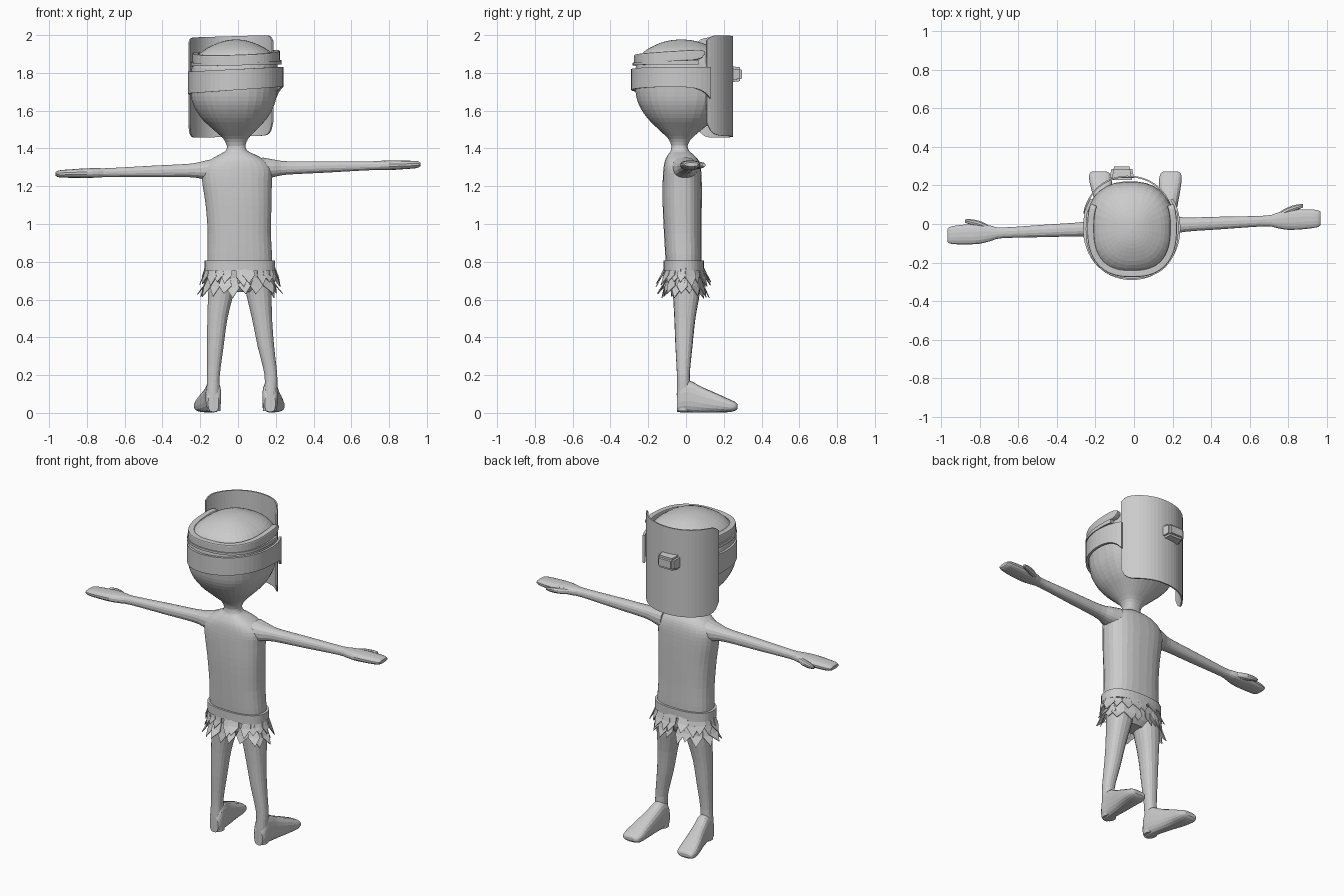
import bpy, bmesh, math, random
from mathutils import Vector

if "Cube" in bpy.data.objects:
    bpy.data.objects.remove(bpy.data.objects["Cube"])

random.seed(4)
grey = bpy.data.materials.new("plain grey")
grey.diffuse_color = (0.6, 0.6, 0.6, 1)
grey.use_nodes = True
grey.node_tree.nodes["Principled BSDF"].inputs["Base Color"].default_value = grey.diffuse_color


def finish(name, bm):
    bmesh.ops.recalc_face_normals(bm, faces=bm.faces)
    me = bpy.data.meshes.new(name)
    bm.to_mesh(me)
    bm.free()
    me.materials.append(grey)
    ob = bpy.data.objects.new(name, me)
    bpy.context.collection.objects.link(ob)
    return ob


def spline(rows, k=3):
    """Catmull-Rom resampling of section rows."""
    out = []
    for i in range(len(rows) - 1):
        a, b, c, d = (Vector(rows[max(0, min(len(rows) - 1, i + j))]) for j in (-1, 0, 1, 2))
        for s in range(k):
            t = s / k
            out.append(0.5 * (2 * b + (c - a) * t + (2 * a - 5 * b + 4 * c - d) * t * t
                              + (3 * b - a - 3 * c + d) * t ** 3))
    return out + [Vector(rows[-1])]


def oval(a, rx, ry, p):
    c, s = math.cos(a), math.sin(a)
    return (rx * math.copysign(abs(c) ** (2 / p), c), ry * math.copysign(abs(s) ** (2 / p), s))


def loft(name, axis, rows, n=24, p=2.0, k=3):
    """Skin ovals; each row is (position on axis, centre 1, centre 2, radius 1, radius 2)."""
    bm = bmesh.new()
    rings = []
    for t, c1, c2, r1, r2 in spline(rows, k):
        ring = []
        for i in range(n):
            u, v = oval(2 * math.pi * (i + .5) / n, max(r1, .002), max(r2, .002), p)
            u, v = u + c1, v + c2
            ring.append(bm.verts.new({'x': (t, u, v), 'y': (u, t, v), 'z': (u, v, t)}[axis]))
        rings.append(ring)
    for a, b in zip(rings, rings[1:]):
        for i in range(n):
            j = (i + 1) % n
            bm.faces.new((a[i], a[j], b[j], b[i]))
    bm.faces.new(rings[0])
    bm.faces.new(rings[-1])
    return finish(name, bm)


def ribbon(name, centre, radii, a0, a1, low, high, thick, p=2.0, n=40, m=6):
    """Curved sheet around the head or waist; low and high give z from (u, x, y), u in -1..1."""
    bm = bmesh.new()
    cols = []
    for i in range(n + 1):
        u = 2 * i / n - 1
        x, y = oval(math.radians(a0 + (a1 - a0) * i / n), *radii, p)
        x, y = x + centre[0], y + centre[1]
        lo, hi = low(u, x, y), high(u, x, y)
        cols.append([bm.verts.new((x, y, lo + (hi - lo) * j / m)) for j in range(m + 1)])
    for a, b in zip(cols, cols[1:]):
        for j in range(m):
            bm.faces.new((a[j], b[j], b[j + 1], a[j + 1]))
    ob = finish(name, bm)
    # normals face outward for a counter-clockwise sweep; thicken inward
    me = ob.data
    f = me.polygons[len(me.polygons) // 2]
    if f.normal.dot(f.center - Vector((*centre, f.center.z))) < 0:
        me.flip_normals()
    mod = ob.modifiers.new("thickness", 'SOLIDIFY')
    mod.thickness = thick
    mod.offset = -1
    return ob


# torso and neck
loft("torso", 'z', [
    (.64, .01, -.01, .09, .05), (.69, .01, -.01, .155, .085), (.79, .01, -.012, .172, .095),
    (.95, .007, -.017, .168, .1), (1.1, .003, -.02, .175, .104), (1.22, -.005, -.02, .185, .104),
    (1.29, -.005, -.02, .185, .1), (1.335, -.003, -.022, .15, .09), (1.365, -.004, -.027, .1, .07),
    (1.39, -.008, -.033, .056, .048), (1.43, -.01, -.035, .048, .042), (1.47, -.01, -.035, .05, .045)],
    p=2.5, n=28)

# head
loft("head", 'z', [
    (1.41, -.01, -.035, .048, .042), (1.45, -.012, -.033, .065, .06), (1.5, -.016, -.03, .115, .115),
    (1.56, -.02, -.025, .175, .18), (1.63, -.022, -.025, .215, .225), (1.7, -.022, -.025, .23, .243),
    (1.8, -.018, -.025, .232, .245), (1.87, -.014, -.025, .215, .23), (1.92, -.01, -.025, .172, .188),
    (1.955, -.01, -.025, .105, .12), (1.972, -.01, -.025, .05, .06), (1.977, -.01, -.025, .003, .003)],
    p=2.35, n=32)

# arms, hands and thumbs, along one slightly tilted line
ARM = [(.13, .07, .06), (.19, .055, .047), (.26, .038, .036), (.45, .033, .031), (.68, .028, .024),
       (.74, .04, .025), (.8, .052, .026), (.88, .052, .023), (.945, .046, .019), (.965, .036, .01)]
THUMB = [(.74, .02, .015), (.79, .045, .019), (.84, .062, .016), (.875, .07, .009)]
for side, s in (("left", -1), ("right", 1)):
    def line(x):
        return -.015 + .045 * x, 1.29 + .026 * x
    loft(side + "_arm", 'x', [(s * t, *line(s * t), ry, rz) for t, ry, rz in ARM], n=16, p=2.4)
    loft(side + "_thumb", 'x', [(s * t, line(s * t)[0] + dy, line(s * t)[1], r, r)
                                for t, dy, r in THUMB], n=10)

    # leg
    loft(side + "_leg", 'z', [
        (.76, s * .085 + .01, -.005, .075, .078), (.65, s * .098 + .01, .002, .07, .073),
        (.5, s * .118 + .009, -.006, .054, .056), (.35, s * .134 + .014, -.011, .044, .045),
        (.2, s * .152 + .022, -.014, .034, .034), (.1, s * .152 + .02, -.012, .035, .037),
        (.01, s * .148 + .02, -.012, .036, .036)], n=18, p=2.3)
    # foot
    loft(side + "_foot", 'y', [
        (-.047, s * .15 + .02, .05, .028, .045), (-.025, s * .15 + .02, .08, .04, .077),
        (.02, s * .152 + .02, .086, .042, .084), (.08, s * .16 + .017, .07, .046, .069),
        (.16, s * .173 + .011, .053, .054, .051), (.23, s * .181 + .007, .038, .059, .034),
        (.262, s * .184 + .006, .035, .052, .022), (.273, s * .185 + .005, .034, .036, .01)],
        n=18, p=2.7)

# wide strap around the back of the head, flaring where it meets the mask
ribbon("wide_strap", (-.012, -.02), (.252, .27), 147, 393,
       lambda u, x, y: 1.71 + .07 * x - .06 * abs(u) ** 12,
       lambda u, x, y: 1.82 + .05 * x, .014, p=2.1, m=3)

# upper strap: padded open band with rounded ends
upper = ribbon("upper_strap", (-.01, -.02), (.232, .255), 156, 384,
               lambda u, x, y: 1.858 + .06 * y + .03 * x + .03 * abs(u) ** 30,
               lambda u, x, y: 1.913 + .06 * y + .03 * x - .012 * abs(u) ** 30, .035, p=2.5, m=2)
bev = upper.modifiers.new("rounding", 'BEVEL')
bev.width = .009
bev.segments = 2
# thin lower rim of the upper strap
ribbon("strap_rim", (-.01, -.02), (.24, .262), 165, 375,
       lambda u, x, y: 1.84 + .02 * x, lambda u, x, y: 1.862 + .03 * y + .02 * x, .03, p=2.4, m=1)

# curved face mask with rounded corners
ribbon("mask", (-.03, 0), (.238, .25), 25, 168,
       lambda u, x, y: 1.463 + .03 * x + .07 * abs(u) ** 12,
       lambda u, x, y: 1.995 + .03 * x - .03 * abs(u) ** 14, .008, p=2.1, n=28, m=8)

# viewing block on the mask
bm = bmesh.new()
bmesh.ops.create_cube(bm, size=1)
for v in bm.verts:
    k = .8 if v.co.y > 0 else 1
    v.co = (-.063 + v.co.x * .13 * k, .262 + v.co.y * .07, 1.793 + v.co.z * .088 * k)
bmesh.ops.bevel(bm, geom=bm.edges[:], offset=.012, segments=2, affect='EDGES')
finish("viewing_block", bm)

# waist belt
ribbon("belt", (.01, -.012), (.187, .108), 0, 360,
       lambda u, x, y: .755, lambda u, x, y: .808, .015, p=2.4, m=1)

# leaf skirt: two rows of pointed leaves
bm = bmesh.new()
for count, top, rx, ry, length, flare in ((20, .775, .182, .104, .1, .036), (18, .715, .17, .095, .1, .045)):
    for i in range(count):
        a = 2 * math.pi * (i + random.uniform(-.2, .2)) / count
        base = Vector((.01 + rx * math.cos(a), -.01 + ry * math.sin(a), top))
        out = Vector((math.cos(a) / rx, math.sin(a) / ry, 0)).normalized()
        across = Vector((-out.y, out.x, 0))
        size = length * random.uniform(.8, 1.1)
        lift = flare * random.uniform(.5, 1.35)
        w = random.uniform(.026, .036)
        skew = random.uniform(-.018, .018)

        def at(side, t):
            return bm.verts.new(base + across * (side * w + skew * t) + out * lift * t ** 1.4
                                + Vector((0, 0, -size * t)))
        rows = [(at(-.7, 0), at(.7, 0)), (at(-1, .5), at(1, .5))]
        tip = at(0, 1)
        bm.faces.new((rows[0][0], rows[0][1], rows[1][1], rows[1][0]))
        bm.faces.new((rows[1][0], rows[1][1], tip))
skirt = finish("leaf_skirt", bm)
skirt.modifiers.new("thickness", 'SOLIDIFY').thickness = .004
